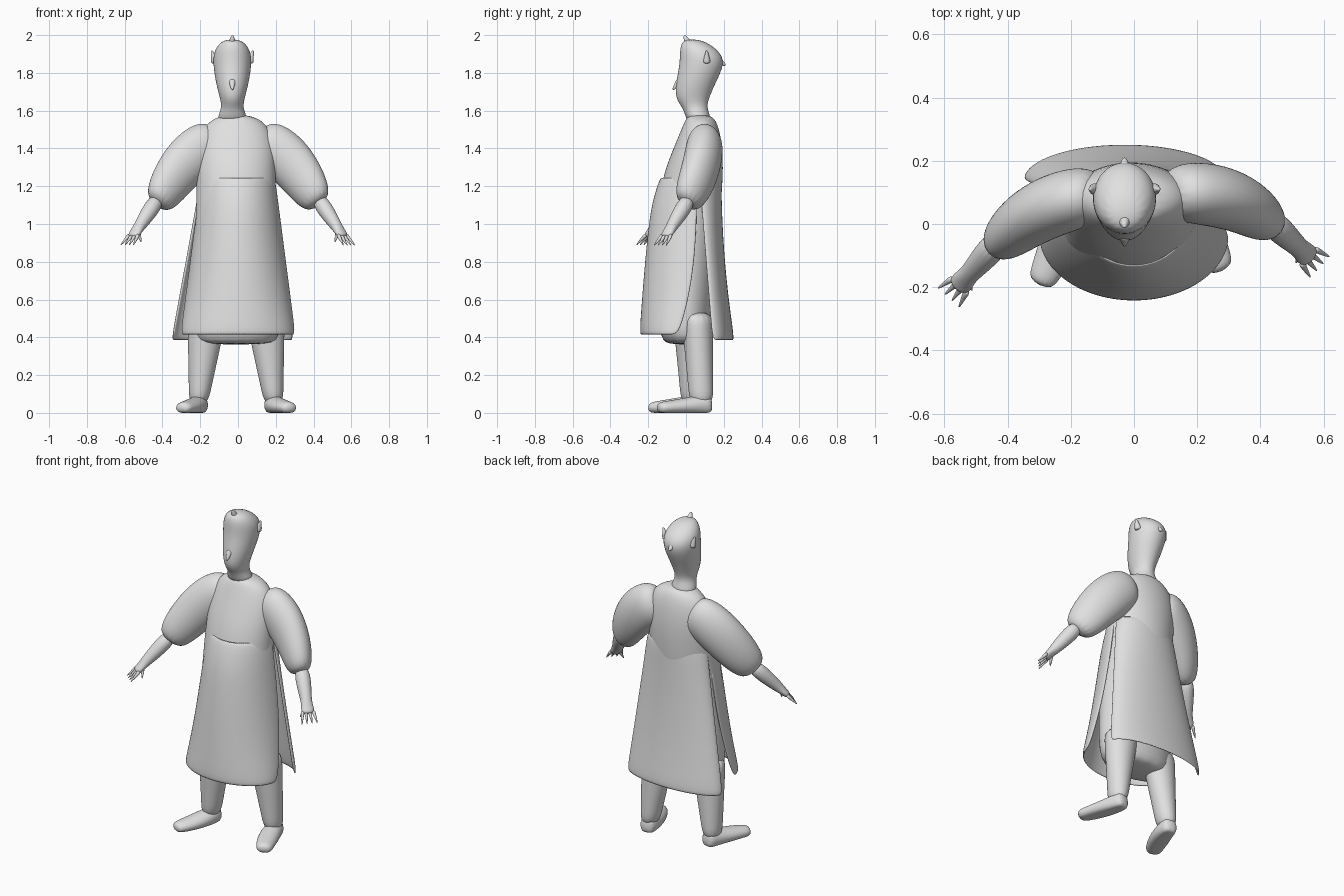
import bpy, bmesh, math
from mathutils import Vector

cube = bpy.data.objects.get("Cube")
if cube:
    bpy.data.objects.remove(cube, do_unlink=True)

SHADE = (0.75, 0.75, 0.75, 1)
grey = bpy.data.materials.new("plain_grey")
grey.use_nodes = True
grey.diffuse_color = SHADE
grey.node_tree.nodes["Principled BSDF"].inputs["Base Color"].default_value = SHADE
UP = Vector((0, 0, 1))


def steps(count):
    """Even fractions from start to end, both included."""
    return [i / count for i in range(count + 1)]


def circle(sides):
    """Cosine and sine pairs once around."""
    angles = [math.tau * i / sides for i in range(sides)]
    return [(math.cos(angle), math.sin(angle)) for angle in angles]


def skin(name, rings, closed=True):
    """Bridge rows of points into a smooth surface; open rows become thin cloth."""
    bm = bmesh.new()
    rows = [[bm.verts.new(point) for point in ring] for ring in rings]
    count = len(rows[0])
    for low, high in zip(rows, rows[1:]):
        for i in range(count if closed else count - 1):
            j = (i + 1) % count
            bm.faces.new((low[i], low[j], high[j], high[i]))
    if closed:
        bm.faces.new(reversed(rows[0]))
        bm.faces.new(rows[-1])
    bmesh.ops.recalc_face_normals(bm, faces=bm.faces)
    mesh = bpy.data.meshes.new(name)
    bm.to_mesh(mesh)
    bm.free()
    mesh.materials.append(grey)
    mesh.shade_smooth()
    part = bpy.data.objects.new(name, mesh)
    bpy.context.collection.objects.link(part)
    if not closed:
        cloth = part.modifiers.new("thickness", "SOLIDIFY")
        cloth.thickness = 0.016
        cloth.offset = 0
    smooth = part.modifiers.new("smooth", "SUBSURF")
    smooth.levels = smooth.render_levels = 2


def column(name, rows):
    """Upright loft: each row is height, middle x, half width, front y, back y."""
    rings = []
    for height, middle, half, front, back in rows:
        centre = Vector((middle, (front + back) / 2, height))
        depth = (back - front) / 2
        rings.append([centre + Vector((half * c, depth * s, 0)) for c, s in circle(16)])
    skin(name, rings)


def tube(name, rows, sides=16):
    """Loft along a path: each row is a point, half width and half height."""
    points = [Vector(row[0]) for row in rows]
    last = len(points) - 1
    rings = []
    for i, (_, width, height) in enumerate(rows):
        along = (points[min(i + 1, last)] - points[max(i - 1, 0)]).normalized()
        across = along.cross(UP).normalized()
        rise = across.cross(along)
        ring = [points[i] + across * c * width + rise * s * height for c, s in circle(sides)]
        for point in ring:
            point.z = max(point.z, 0)
        rings.append(ring)
    skin(name, rings)


def spike(name, base, tip, radius):
    """Slim tapering shape for hair, nose, ears and fingers."""
    base, tip = Vector(base), Vector(tip)
    lean = (tip - base).normalized()
    first = lean.orthogonal().normalized()
    second = lean.cross(first)
    skin(name, [[base.lerp(tip, t) + (first * c + second * s) * radius * (1 - 0.8 * t)
                 for c, s in circle(8)] for t in steps(3)])


def panel(name, drop, flare, drift, edge, bulge):
    """Curved skirt sheet; edge and bulge give y at the seams and at the middle."""
    rings = []
    for t in steps(6):
        half = 0.19 + flare * t
        ring = []
        for turn in steps(14):
            angle = math.pi * turn
            depth = edge(t) + (bulge(t) - edge(t)) * math.sin(angle)
            ring.append((drift * t + half * math.cos(angle), depth, 1.25 - drop * t))
        rings.append(ring)
    skin(name, rings, closed=False)


# Robe body from the gathered underskirt up to the collar
robe = [(0.36, 0.19, -0.1, 0.1), (0.4, 0.25, -0.15, 0.14), (0.8, 0.23, -0.17, 0.16),
        (1.2, 0.21, -0.15, 0.2), (1.4, 0.22, -0.07, 0.2), (1.54, 0.17, -0.01, 0.17),
        (1.58, 0.06, 0.01, 0.13)]
column("robe_body", [(z, -0.01, half, front, back) for z, half, front, back in robe])

# Split skirt
panel("front_panel", drop=0.84, flare=0.11, drift=0,
      edge=lambda t: 0.06 - 0.1 * t ** 3, bulge=lambda t: -0.13 - 0.11 * math.sqrt(t))
panel("back_panel", drop=0.87, flare=0.13, drift=-0.03,
      edge=lambda t: 0.07 + 0.07 * t, bulge=lambda t: 0.18 + 0.07 * t * t)

# Head and neck
MIDDLE = -0.03
skull = [(1.53, 0.1, 0, 0.15), (1.61, 0.055, -0.01, 0.11), (1.66, 0.065, -0.06, 0.12),
         (1.75, 0.09, -0.055, 0.16), (1.85, 0.105, -0.035, 0.21), (1.92, 0.1, -0.035, 0.18),
         (1.98, 0.05, -0.02, 0.08)]
column("head", [(z, MIDDLE, half, front, back) for z, half, front, back in skull])
spike("nose", (MIDDLE, -0.03, 1.76), (MIDDLE, -0.07, 1.71), 0.025)
spike("top_lock", (MIDDLE, 0.02, 1.94), (MIDDLE, -0.01, 2), 0.03)
spike("back_lock", (MIDDLE, 0.16, 1.87), (MIDDLE, 0.21, 1.84), 0.03)

for side, sign in (("left", 1), ("right", -1)):
    right = side == "right"

    def place(x, y, z):
        """Mirror an arm point; the right arm reaches further forward."""
        forward = 0.2 * (x - 0.1) if right else 0
        return Vector((sign * x, y - forward, z))

    spike(side + "_ear", (MIDDLE + sign * 0.09, 0.11, 1.85),
          (MIDDLE + sign * 0.11, 0.11, 1.92), 0.025)

    # Full sleeve, gathered at the cuff
    sleeve = []
    for t in steps(7):
        height = 0.08 + 0.055 * math.sqrt(abs(math.sin(math.pi * t ** 0.8)))
        centre = place(0.1 + 0.33 * t, 0.1 - 0.1 * t ** 3, 1.45 - 0.1 * t - 0.25 * t * t)
        sleeve.append((centre, height * 0.75, height))
    tube(side + "_sleeve", sleeve)

    # Forearm narrowing to the wrist, then a flat palm
    elbow, palm = place(0.42, 0.02, 1.14), place(0.56, -0.11, 0.93)
    shape = [(0, 0.05, 0.05), (0.5, 0.04, 0.04), (0.75, 0.03, 0.03),
             (0.9, 0.04, 0.02), (1, 0.03, 0.02)]
    tube(side + "_forearm", [(elbow.lerp(palm, t), width, height) for t, width, height in shape])

    # Fingers fan out from the palm, the thumb hangs to the front
    along = (palm - elbow).normalized()
    across = along.cross(UP).normalized()
    for finger in range(4):
        spread = across * (finger - 1.5) * 0.02
        root = palm + spread - along * 0.02
        spike(f"{side}_finger_{finger + 1}", root, root + along * 0.08 + spread / 2, 0.013)
    knuckle = elbow.lerp(palm, 0.8)
    spike(side + "_thumb", knuckle, knuckle + Vector((-sign * 0.02, -0.04, -0.07)), 0.016)

    # Leg; the right one stands slightly forward and outward
    out, forward = (0.02, 0.045) if right else (0, 0)
    column(side + "_leg", [(0.04 + 0.5 * t, sign * (0.19 - 0.05 * t + out), 0.05 + 0.06 * t,
                            0.02 - 0.05 * t - forward, 0.145 - forward) for t in steps(5)])

    # Turned-out foot from heel to toe
    foot = []
    for t in steps(6):
        centre = (sign * (0.18 + 0.1 * t ** 1.5 + out), 0.14 - 0.29 * t - forward, 0.045 - 0.02 * t)
        width = 0.06 * math.sqrt(math.sin(math.pi * (0.15 + 0.7 * t)))
        foot.append((centre, width, 0.06 - 0.03 * t))
    tube(side + "_foot", foot)
